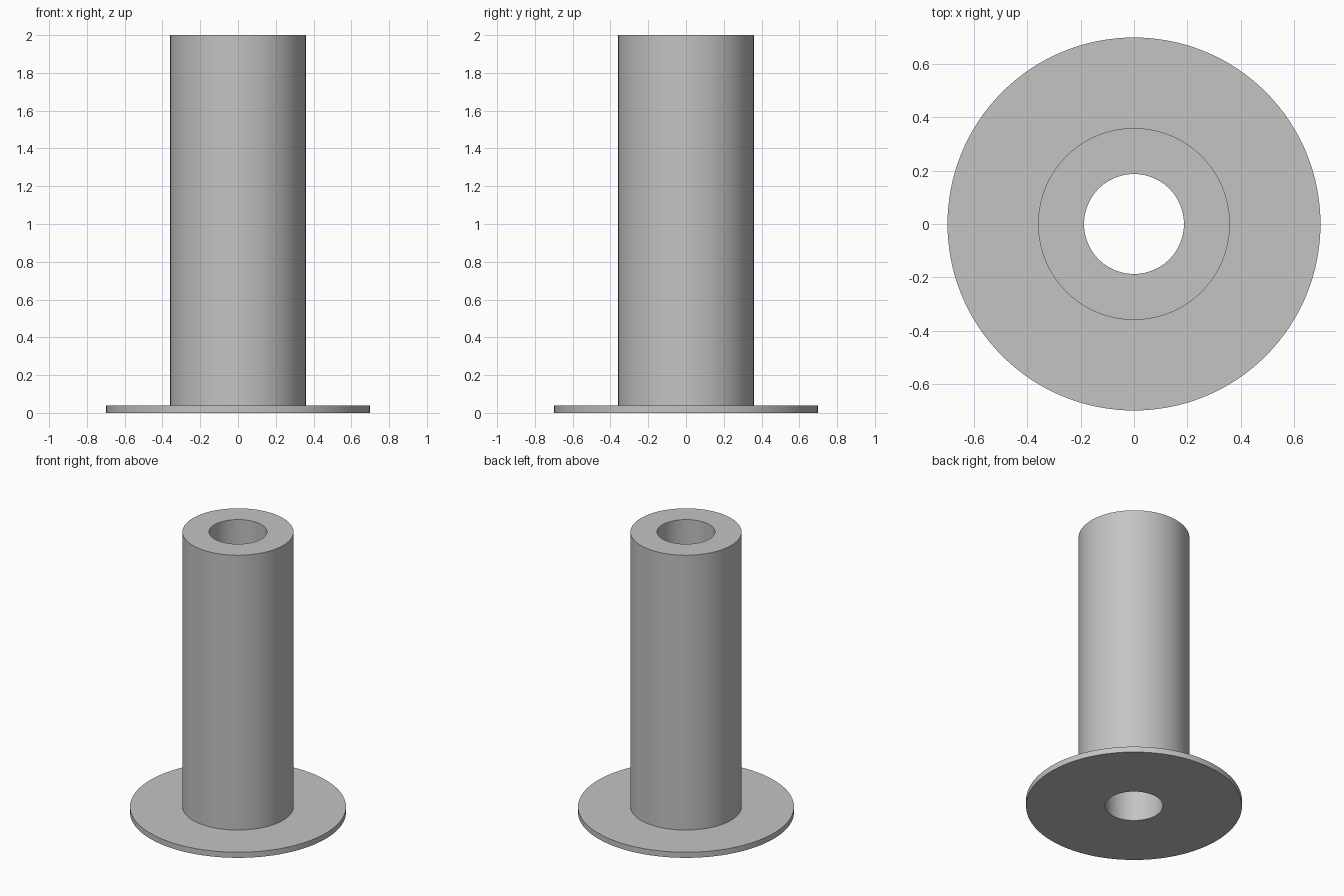
import bpy
import bmesh
import math
from mathutils import Matrix, Vector

cube = bpy.data.objects.get("Cube")
if cube:
    bpy.data.objects.remove(cube, do_unlink=True)

SEGMENTS = 128
BORE, TUBE, FLANGE = 0.187, 0.359, 0.698
THICKNESS, HEIGHT = 0.04, 2.0

# Single grey material
grey = bpy.data.materials.new("plain grey")
grey.use_nodes = True
colour = (0.55, 0.55, 0.55, 1)
grey.diffuse_color = colour
grey.node_tree.nodes["Principled BSDF"].inputs["Base Color"].default_value = colour

# Closed half-section of the flanged sleeve: (radius, height)
profile = [
    (BORE, 0), (FLANGE, 0), (FLANGE, THICKNESS),
    (TUBE, THICKNESS), (TUBE, HEIGHT), (BORE, HEIGHT),
]

# Revolve the section about the vertical axis
bm = bmesh.new()
verts = [bm.verts.new((r, 0, z)) for r, z in profile]
edges = [bm.edges.new((a, b)) for a, b in zip(verts, verts[1:] + verts[:1])]
bmesh.ops.spin(bm, geom=verts + edges, cent=(0, 0, 0), axis=(0, 0, 1),
               angle=math.tau, steps=SEGMENTS, use_merge=False)
bmesh.ops.remove_doubles(bm, verts=bm.verts, dist=0.0001)
bmesh.ops.recalc_face_normals(bm, faces=bm.faces)

mesh = bpy.data.meshes.new("flanged_sleeve")
bm.to_mesh(mesh)
bm.free()
mesh.materials.append(grey)
sleeve = bpy.data.objects.new("flanged_sleeve", mesh)
bpy.context.collection.objects.link(sleeve)

# Smooth walls with crisp rims
bpy.ops.object.select_all(action="DESELECT")
sleeve.select_set(True)
bpy.context.view_layer.objects.active = sleeve
bpy.ops.object.shade_smooth_by_angle(angle=math.radians(30))
